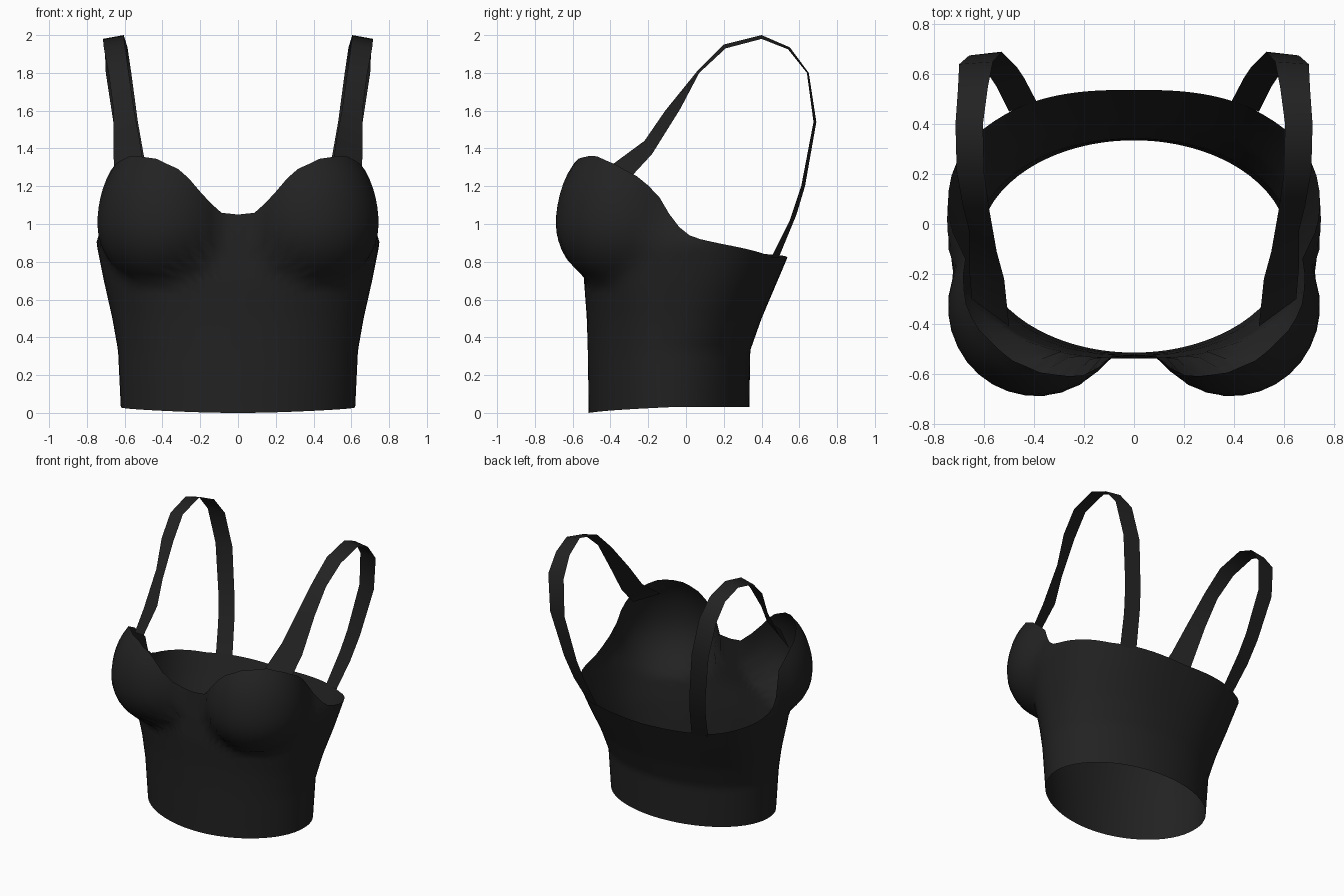
import bpy
import math

cube = bpy.data.objects.get("Cube")
if cube:
    bpy.data.objects.remove(cube, do_unlink=True)

# One black cloth colour
cloth = bpy.data.materials.new("black_cloth")
cloth.use_nodes = True
BLACK = (0.016, 0.016, 0.016, 1)
cloth.diffuse_color = BLACK
shader = cloth.node_tree.nodes["Principled BSDF"]
shader.inputs["Base Color"].default_value = BLACK
shader.inputs["Roughness"].default_value = 0.8


def interpolate(table, key):
    """Linear lookup in rows of (key, value, value, ...)."""
    if key <= table[0][0]:
        return table[0][1:]
    for low, high in zip(table, table[1:]):
        if key <= high[0]:
            f = (key - low[0]) / (high[0] - low[0])
            return [a + (b - a) * f for a, b in zip(low[1:], high[1:])]
    return table[-1][1:]


def smooth_max(a, b, blend):
    h = max(blend - abs(a - b), 0) / blend
    return max(a, b) + h * h * blend / 4


def grid_object(name, rows):
    """Skin a list of equally long point rows and mirror it across x."""
    width = len(rows[0])
    points = [p for row in rows for p in row]
    faces = []
    for r in range(len(rows) - 1):
        for c in range(width - 1):
            first = r * width + c
            faces.append((first, first + 1, first + width + 1, first + width))
    mesh = bpy.data.meshes.new(name)
    mesh.from_pydata(points, [], faces)
    mesh.materials.append(cloth)
    obj = bpy.data.objects.new(name, mesh)
    bpy.context.collection.objects.link(obj)
    bpy.ops.object.select_all(action="DESELECT")
    obj.select_set(True)
    bpy.context.view_layer.objects.active = obj
    bpy.ops.object.shade_smooth_by_angle(angle=math.radians(50))
    mirror = obj.modifiers.new("mirror", "MIRROR")
    mirror.merge_threshold = 0.002
    return obj


# Torso: height, half width, front y, back y, roundness exponent
TORSO = [
    (0.02, 0.62, -0.515, 0.335, 2.0),
    (0.33, 0.635, -0.52, 0.34, 2.1),
    (0.5, 0.665, -0.525, 0.40, 2.2),
    (0.7, 0.71, -0.54, 0.485, 2.4),
    (0.9, 0.75, -0.535, 0.57, 2.5),
    (1.1, 0.69, -0.525, 0.57, 2.4),
    (1.37, 0.59, -0.51, 0.55, 2.3),
]

# Top edge: angle from the front in degrees, height
TOP_EDGE = [
    (0, 1.05), (10, 1.06), (15, 1.13), (25, 1.28), (36, 1.345),
    (48, 1.365), (58, 1.32), (68, 1.25), (75, 1.17), (80, 1.07),
    (85, 0.99), (91, 0.93), (101, 0.9), (127, 0.84), (180, 0.82),
]

# Cup ellipsoid
CUP_X, CUP_Y, CUP_Z = 0.39, -0.33, 1.0
CUP_RX, CUP_RY, CUP_DOWN, CUP_UP = 0.355, 0.36, 0.34, 0.47


def cup_reach(sx, sy, start_y, z):
    """Distance along a level ray to the far side of the cup, or zero."""
    rise = (z - CUP_Z) / (CUP_UP if z > CUP_Z else CUP_DOWN)
    dx, dy = sx / CUP_RX, sy / CUP_RY
    ox, oy = -CUP_X / CUP_RX, (start_y - CUP_Y) / CUP_RY
    a = dx * dx + dy * dy
    b = ox * dx + oy * dy
    c = ox * ox + oy * oy + rise * rise - 1
    root = b * b - a * c
    return (-b + math.sqrt(root)) / a if root > 0 else 0


def bodice_point(angle, z):
    half, front, back, power = interpolate(TORSO, z)
    middle, depth = (front + back) / 2, (back - front) / 2
    sx, sy = math.sin(angle), -math.cos(angle)
    torso = (abs(sx / half) ** power + abs(sy / depth) ** power) ** (-1 / power)
    reach = smooth_max(torso, cup_reach(sx, sy, middle, z), 0.03)
    return (max(sx * reach, 0), middle + sy * reach, z)


# Bodice: columns run from the centre front round to the centre back
COLUMNS, ROWS = 40, 26
columns = []
for i in range(COLUMNS + 1):
    angle = math.pi * i / COLUMNS
    top = interpolate(TOP_EDGE, math.degrees(angle))[0]
    bottom = 0.03 * min(1, (1 - math.cos(angle)))
    columns.append([bodice_point(angle, bottom + (top - bottom) * j / ROWS)
                    for j in range(ROWS + 1)])
grid_object("bodice", columns)

# Shoulder straps: inner and outer edge, from the cup over to the back
INNER = [
    (0.5, -0.41, 1.3), (0.52, -0.22, 1.44), (0.55, -0.11, 1.6),
    (0.58, 0.06, 1.81), (0.6, 0.2, 1.95), (0.605, 0.4, 2.0),
    (0.585, 0.55, 1.935), (0.565, 0.65, 1.8), (0.53, 0.69, 1.54),
    (0.47, 0.63, 1.2), (0.44, 0.585, 1.05), (0.39, 0.49, 0.82),
]
OUTER = [
    (0.65, -0.3, 1.24), (0.66, -0.18, 1.37), (0.66, -0.03, 1.61),
    (0.685, 0.07, 1.8), (0.71, 0.21, 1.93), (0.715, 0.4, 1.98),
    (0.705, 0.54, 1.925), (0.7, 0.64, 1.8), (0.66, 0.675, 1.54),
    (0.59, 0.61, 1.2), (0.55, 0.55, 1.02), (0.5, 0.45, 0.82),
]
grid_object("shoulder_straps", [INNER, OUTER])
